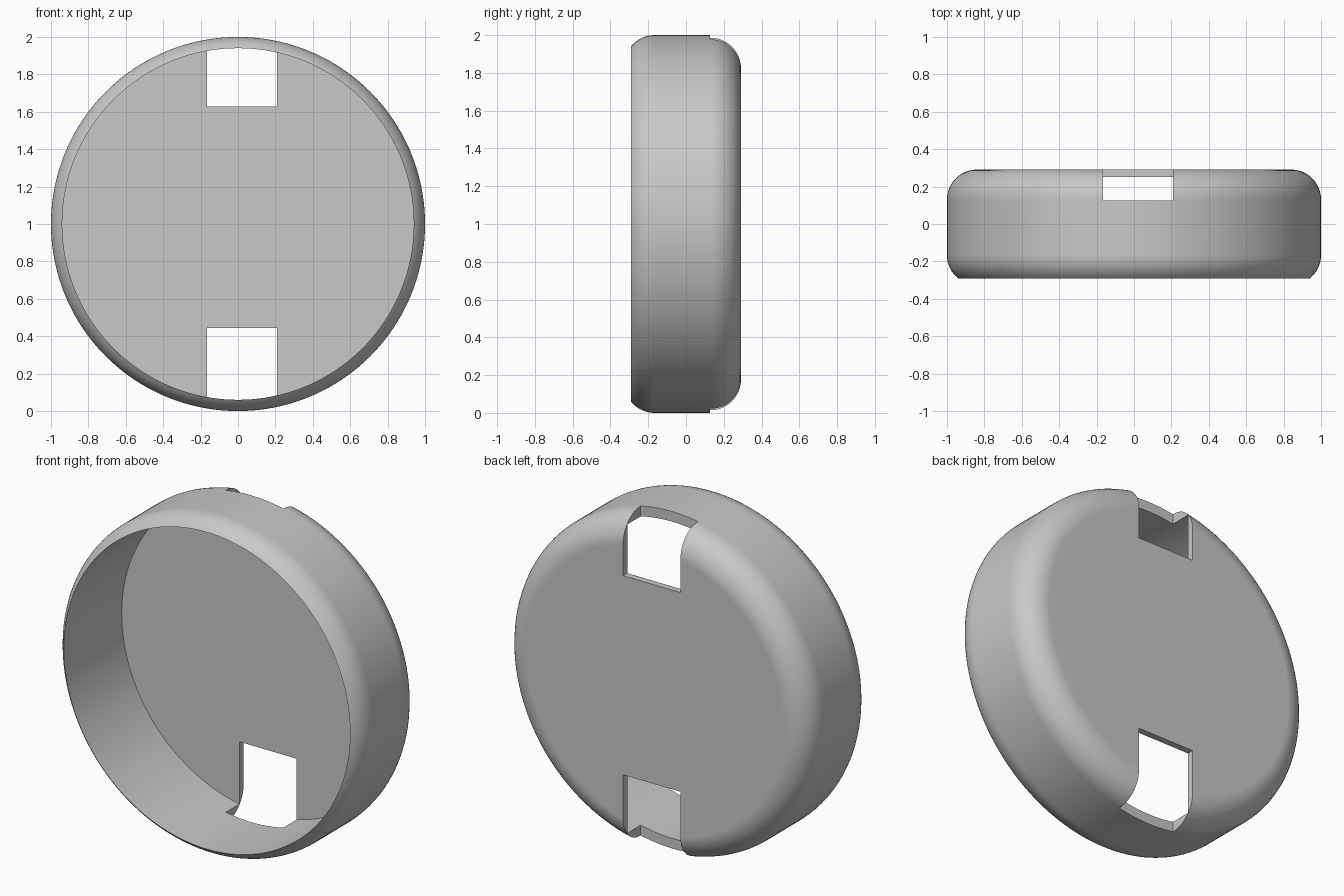
import bpy
import bmesh
from math import sin, cos, pi, asin, tau
from mathutils import Vector

old = bpy.data.objects.get("Cube")
if old:
    bpy.data.objects.remove(old, do_unlink=True)

R, BORE, HALF, FILLET = 1.0, 0.94, 0.291, 0.16
FLOOR_Y = 0.252          # inner face of the back plate
SLOT_Y = 0.126           # slots open from here to the back
SLOT_X = (-0.167, 0.209)
SEGMENTS = 160

grey = bpy.data.materials.new("plain grey")
grey.use_nodes = True
grey.diffuse_color = (0.58, 0.58, 0.58, 1)
grey.node_tree.nodes["Principled BSDF"].inputs["Base Color"].default_value = grey.diffuse_color


def make_object(name, bm):
    bmesh.ops.recalc_face_normals(bm, faces=bm.faces)
    mesh = bpy.data.meshes.new(name)
    bm.to_mesh(mesh)
    bm.free()
    mesh.materials.append(grey)
    obj = bpy.data.objects.new(name, mesh)
    bpy.context.collection.objects.link(obj)
    return obj


def arc(cy, a0, a1, steps):
    """Points (radius, y) of an outer rounding tangent to the rim."""
    angles = [a0 + (a1 - a0) * i / steps for i in range(steps + 1)]
    return [(R - FILLET + FILLET * cos(a), cy + FILLET * sin(a)) for a in angles]


# Round cap: bore, knife-edged front lip, outer wall, rounded back
lip = -(pi / 2 - asin((BORE - R + FILLET) / FILLET))
lip_cy = -HALF - FILLET * sin(lip)
profile = [(0, FLOOR_Y), (BORE, FLOOR_Y)]
profile += arc(lip_cy, lip, 0, 8)
profile += arc(HALF - FILLET, 0, pi / 2, 12)
profile += [(0, HALF)]

bm = bmesh.new()
verts = [bm.verts.new((r, y, 1)) for r, y in profile]
edges = [bm.edges.new(pair) for pair in zip(verts, verts[1:])]
bmesh.ops.spin(bm, geom=verts + edges, cent=(0, 0, 1), axis=(0, 1, 0),
               angle=tau, steps=SEGMENTS, use_duplicate=False)
bmesh.ops.remove_doubles(bm, verts=bm.verts, dist=0.0005)
cap = make_object("round_cap", bm)


# Slots through the back plate and the wall
def slot_cutter(name, z0, z1):
    lo = Vector((SLOT_X[0], SLOT_Y, z0))
    hi = Vector((SLOT_X[1], 0.5, z1))
    cutter_bm = bmesh.new()
    bmesh.ops.create_cube(cutter_bm, size=1)
    for v in cutter_bm.verts:
        v.co = (lo + hi) / 2 + v.co * (hi - lo)
    cutter = make_object(name, cutter_bm)
    cut = cap.modifiers.new(name, 'BOOLEAN')
    cut.operation = 'DIFFERENCE'
    cut.solver = 'EXACT'
    cut.object = cutter
    return cutter


cutters = [slot_cutter("top_slot_cutter", 1.627, 2.2),
           slot_cutter("bottom_slot_cutter", -0.2, 0.445)]

bpy.ops.object.select_all(action='DESELECT')
cap.select_set(True)
bpy.context.view_layer.objects.active = cap
for cutter in cutters:
    bpy.ops.object.modifier_apply(modifier=cutter.name)
    bpy.data.objects.remove(cutter, do_unlink=True)

# Smooth curves with crisp slot and lip edges
bpy.ops.object.shade_smooth_by_angle(angle=pi / 6)
weighted = cap.modifiers.new("weighted_normals", 'WEIGHTED_NORMAL')
weighted.keep_sharp = True
